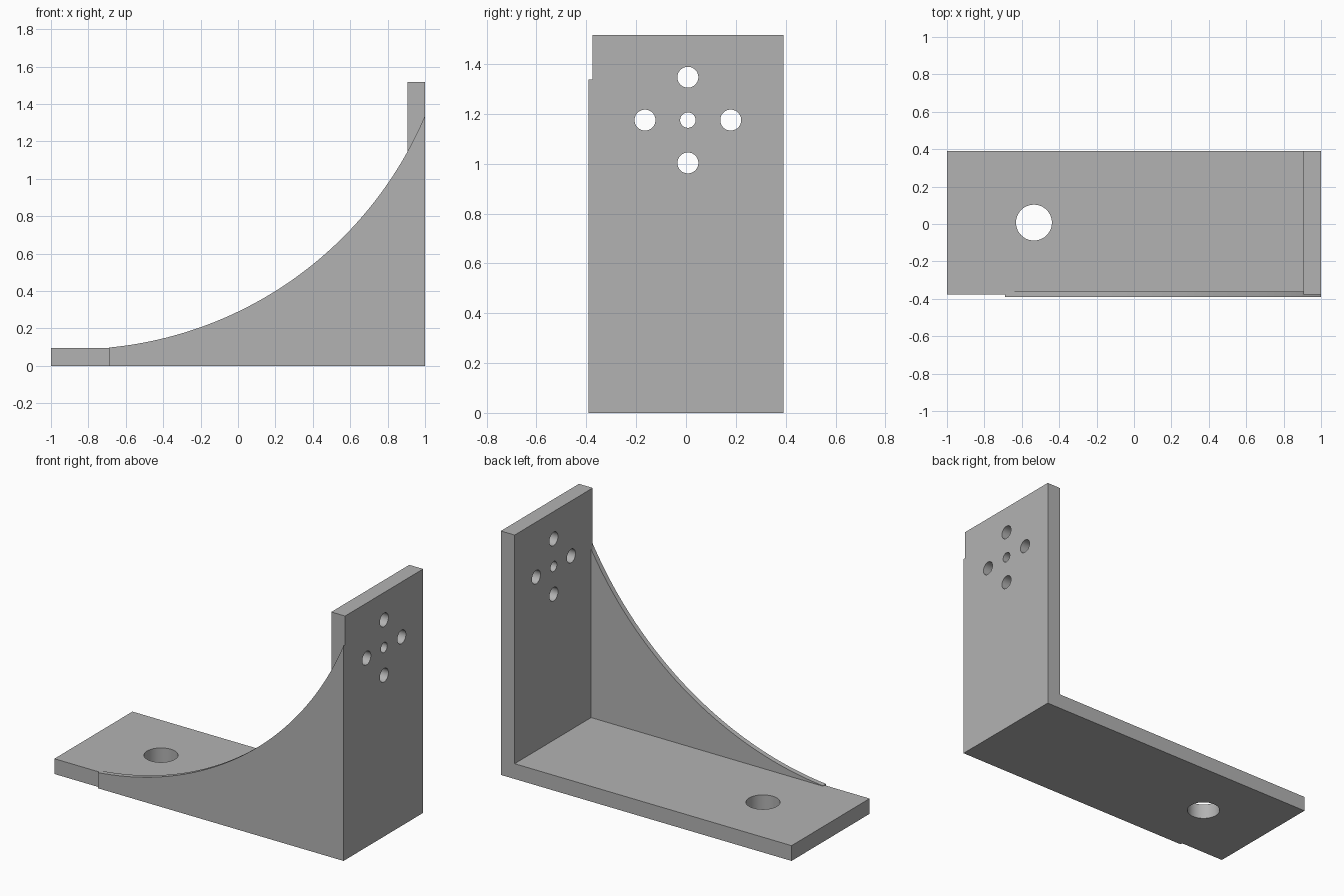
import bpy, bmesh, math
from mathutils import Matrix, Vector

default = bpy.data.objects.get("Cube")
if default:
    bpy.data.objects.remove(default, do_unlink=True)

grey = bpy.data.materials.new("plain grey")
grey.use_nodes = True
colour = (0.45, 0.45, 0.45, 1)
grey.diffuse_color = colour
grey.node_tree.nodes["Principled BSDF"].inputs["Base Color"].default_value = colour

THICK, HEIGHT = 0.095, 1.517
FRONT, BACK = -0.376, 0.391
MID = (FRONT + BACK) / 2


def finish(name, bm):
    bmesh.ops.recalc_face_normals(bm, faces=bm.faces)
    mesh = bpy.data.meshes.new(name)
    bm.to_mesh(mesh)
    bm.free()
    mesh.materials.append(grey)
    obj = bpy.data.objects.new(name, mesh)
    bpy.context.collection.objects.link(obj)
    return obj


def extrude_profile(name, points, y0, y1):
    """Extrude an x-z outline along y."""
    bm = bmesh.new()
    face = bm.faces.new([bm.verts.new((x, y0, z)) for x, z in points])
    new = bmesh.ops.extrude_face_region(bm, geom=[face])["geom"]
    verts = [v for v in new if isinstance(v, bmesh.types.BMVert)]
    bmesh.ops.translate(bm, verts=verts, vec=(0, y1 - y0, 0))
    return finish(name, bm)


def combine(target, tool, operation):
    mod = target.modifiers.new(tool.name, "BOOLEAN")
    mod.operation, mod.solver, mod.object = operation, "EXACT", tool
    tool.hide_render = True
    bpy.context.view_layer.objects.active = target
    bpy.ops.object.modifier_apply(modifier=mod.name)
    bpy.data.objects.remove(tool, do_unlink=True)


def drill(target, centre, radius, axis):
    bm = bmesh.new()
    turn = Vector((0, 0, 1)).rotation_difference(Vector(axis)).to_matrix().to_4x4()
    bmesh.ops.create_cone(bm, cap_ends=True, segments=48, radius1=radius, radius2=radius,
                          depth=0.4, matrix=Matrix.Translation(centre) @ turn)
    combine(target, finish("hole_cutter", bm), "DIFFERENCE")


# L-shaped plate: base and upright in one piece
inner = 1 - THICK
bracket = extrude_profile("angle_bracket", [
    (-1, 0), (1, 0), (1, HEIGHT), (inner, HEIGHT), (inner, THICK), (-1, THICK)], FRONT, BACK)

# Side gusset with a concave arc edge
cx, cz, radius, steps = -0.885, 2.134, 2.046, 48
start, end = math.asin((-0.69 - cx) / radius), math.asin((1 - cx) / radius)
angles = [end + (start - end) * i / steps for i in range(steps + 1)]
arc = [(cx + radius * math.sin(a), cz - radius * math.cos(a)) for a in angles]
gusset = extrude_profile("side_gusset", [(-0.69, 0), (1, 0)] + arc, -BACK, -0.36)
combine(bracket, gusset, "UNION")

# Large hole in the base
drill(bracket, (-0.535, MID, THICK / 2), 0.096, (0, 0, 1))

# Cross of holes in the upright, smaller one in the middle
for dy, dz in ((0, 0), (1, 0), (-1, 0), (0, 1), (0, -1)):
    drill(bracket, (1 - THICK / 2, MID + 0.172 * dy, 1.175 + 0.172 * dz),
          0.042 if dy or dz else 0.031, (1, 0, 0))

# Smooth the hole walls and arc, keeping edges sharp
bpy.ops.object.select_all(action="DESELECT")
bracket.select_set(True)
bpy.context.view_layer.objects.active = bracket
bpy.ops.object.shade_smooth_by_angle(angle=math.radians(30))
